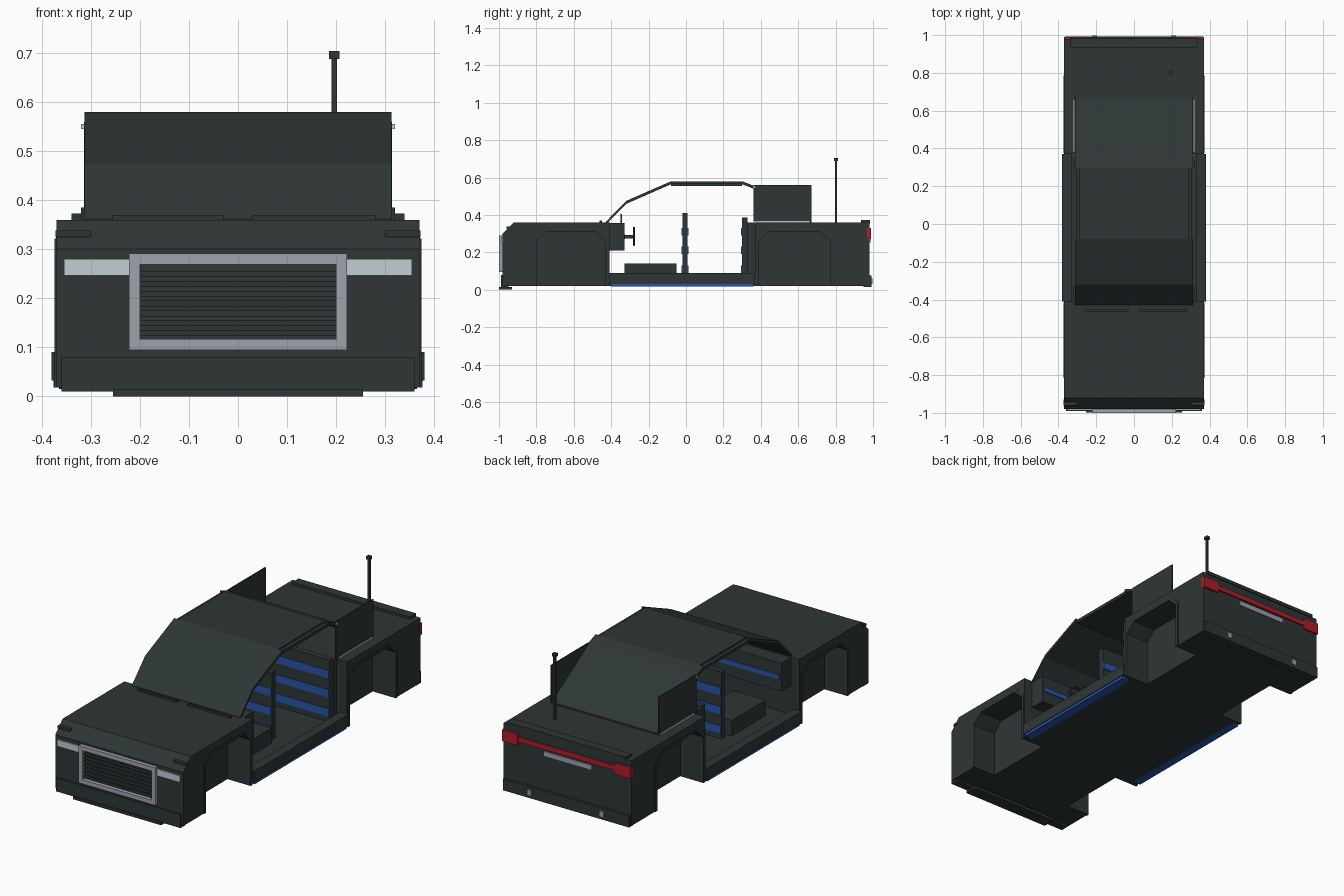
import bpy, bmesh, math

old = bpy.data.objects.get("Cube")
if old:
    bpy.data.objects.remove(old, do_unlink=True)


def material(name, r, g, b):
    m = bpy.data.materials.new(name)
    m.use_nodes = True
    m.diffuse_color = (r, g, b, 1)
    m.node_tree.nodes["Principled BSDF"].inputs["Base Color"].default_value = (r, g, b, 1)
    return m


DARK = material("dark slate paint", 0.027, 0.037, 0.036)
BLUE = material("blue trim", 0.022, 0.09, 0.38)
RED = material("red lamp", 0.4, 0.014, 0.02)
GREY = material("grey metal", 0.34, 0.36, 0.41)
LIGHT = material("pale lamp", 0.54, 0.61, 0.65)


def finish(bm, name, mat):
    bmesh.ops.recalc_face_normals(bm, faces=bm.faces)
    me = bpy.data.meshes.new(name)
    bm.to_mesh(me)
    bm.free()
    me.materials.append(mat)
    ob = bpy.data.objects.new(name, me)
    bpy.context.collection.objects.link(ob)
    return ob


def prism(name, profile, x0, x1, mat=DARK):
    """Side profile of (y, z) points extruded along x."""
    bm = bmesh.new()
    face = bm.faces.new([bm.verts.new((x0, y, z)) for y, z in profile])
    ext = bmesh.ops.extrude_face_region(bm, geom=[face])
    for v in ext["geom"]:
        if isinstance(v, bmesh.types.BMVert):
            v.co.x = x1
    return finish(bm, name, mat)


def box(name, x, y, z, mat=DARK):
    return prism(name, [(y[0], z[0]), (y[1], z[0]), (y[1], z[1]), (y[0], z[1])], x[0], x[1], mat)


def pair(name, x, y, z, mat=DARK):
    box("left_" + name, x, y, z, mat)
    box("right_" + name, (-x[1], -x[0]), y, z, mat)


def pair_prism(name, profile, x0, x1, mat=DARK):
    prism("left_" + name, profile, x0, x1, mat)
    prism("right_" + name, profile, -x1, -x0, mat)


def shell(path, t):
    """Thin sheet profile that follows a path, thickened downwards."""
    return path + [(y, z - t) for y, z in reversed(path)]


def arch(y0, y1):
    c = 0.055
    return [(y0, 0.02), (y0, 0.26), (y0 + c, 0.31), (y1 - c, 0.31), (y1, 0.26), (y1, 0.02)]


# Lower body: central blocks between the wheel wells, outer fenders with arches
nose = [(-0.98, 0.02), (-0.98, 0.3), (-0.92, 0.36), (-0.41, 0.36), (-0.41, 0.02)]
tail = [(0.98, 0.02), (0.98, 0.36), (0.37, 0.36), (0.37, 0.02)]
prism("front_body", nose, -0.24, 0.24)
prism("rear_body", tail, -0.24, 0.24)
pair_prism("front_fender", nose + arch(-0.80, -0.43)[::-1], 0.24, 0.37)
pair_prism("rear_fender", tail + arch(0.39, 0.77), 0.24, 0.37)
box("floor", (-0.34, 0.34), (-0.41, 0.37), (0.02, 0.06))
pair("sill", (0.33, 0.38), (-0.41, 0.37), (0.032, 0.09))
pair("sill_glow_strip", (0.33, 0.376), (-0.4, 0.36), (0.018, 0.032), BLUE)

# Arch flares, a slim raised border around each well
for label, y0, y1 in (("front", -0.80, -0.43), ("rear", 0.39, 0.77)):
    inner = arch(y0, y1)
    mid = (y0 + y1) / 2
    outer = [(mid + (y - mid) * 1.08, z + (0.012 if z > 0.1 else 0)) for y, z in inner]
    pair_prism(label + "_arch_flare", outer + inner[::-1], 0.366, 0.374)

# Cabin skin: windscreen, roof and rear window as one bent sheet
screen = [(-0.43, 0.362), (-0.32, 0.475), (-0.08, 0.58)]
roof = [(-0.08, 0.58), (0.30, 0.58)]
rear = [(0.30, 0.58), (0.36, 0.557), (0.67, 0.368)]
prism("windscreen", shell(screen, 0.016), -0.313, 0.313)
prism("roof", shell(roof, 0.025), -0.29, 0.29)
prism("rear_window", shell(rear, 0.016), -0.313, 0.313)
pair("roof_rail", (0.28, 0.308), (-0.08, 0.30), (0.555, 0.572))
pair("quarter_panel", (0.308, 0.314), (0.36, 0.67), (0.365, 0.56))
pair("quarter_trim", (0.314, 0.319), (0.38, 0.66), (0.36, 0.367), LIGHT)
pair("roof_clip", (0.313, 0.32), (0.36, 0.37), (0.545, 0.555), LIGHT)

# Wipers, hood markers and boot lip
box("left_wiper", (0.03, 0.28), (-0.462, -0.45), (0.358, 0.37))
box("right_wiper", (-0.257, -0.03), (-0.462, -0.45), (0.358, 0.37))
pair("hood_marker", (0.30, 0.372), (-0.96, -0.93), (0.325, 0.338))
box("boot_lip", (-0.34, 0.34), (0.935, 0.985), (0.355, 0.373))

# Nose: bumper, lip, grille and headlamps
box("front_bumper", (-0.36, 0.36), (-0.99, -0.95), (0.01, 0.08))
box("front_lip", (-0.255, 0.255), (-0.999, -0.93), (0, 0.014))
for z in (0.095, 0.269):
    box("grille_bar", (-0.222, 0.222), (-1.0, -0.978), (z, z + 0.022), GREY)
pair("grille_post", (0.2, 0.222), (-1.0, -0.978), (0.117, 0.269), GREY)
for i in range(7):
    z = 0.123 + i * 0.02
    box("grille_slat", (-0.2, 0.2), (-0.99, -0.978), (z, z + 0.012))
pair("headlamp", (0.222, 0.355), (-0.988, -0.978), (0.246, 0.28), LIGHT)

# Tail: bumper, lamps, plate strip and exhausts
box("rear_bumper", (-0.365, 0.365), (0.95, 0.992), (0.015, 0.075))
box("tail_lamp_bar", (-0.28, 0.28), (0.978, 0.987), (0.288, 0.314), RED)
pair("tail_lamp", (0.28, 0.371), (0.968, 0.99), (0.27, 0.33), RED)
box("plate_strip", (-0.145, 0.135), (0.978, 0.986), (0.252, 0.278), GREY)
pair("exhaust", (0.197, 0.222), (0.985, 0.998), (0.03, 0.06), GREY)

# Interior: dashboard, seats and striped upholstery
box("dashboard", (-0.32, 0.32), (-0.41, -0.33), (0.21, 0.357))
box("dashboard_stripe", (-0.31, 0.31), (-0.33, -0.325), (0.27, 0.295), BLUE)
box("dash_screen", (-0.04, 0.04), (-0.35, -0.342), (0.355, 0.405))
pair("seat_cushion", (0.04, 0.23), (-0.33, -0.05), (0.06, 0.14))
pair("seat_back", (0.04, 0.21), (-0.02, 0.008), (0.06, 0.41))
box("rear_seat_back", (-0.32, 0.32), (0.30, 0.33), (0.06, 0.385))
box("rear_shelf", (-0.31, 0.31), (0.33, 0.37), (0.06, 0.36))
for z in (0.09, 0.19, 0.29):
    h = (z, z + 0.04)
    box("rear_seat_stripe", (-0.318, 0.318), (0.295, 0.30), h, BLUE)
    pair("seat_front_stripe", (0.042, 0.208), (-0.025, -0.02), h, BLUE)
    pair("seat_rear_stripe", (0.042, 0.208), (0.008, 0.013), h, BLUE)

# Steering wheel on its column
box("steering_column", (0.13, 0.15), (-0.34, -0.275), (0.275, 0.292))
bpy.ops.mesh.primitive_torus_add(location=(0.14, -0.278, 0.285), rotation=(math.pi / 2, 0, 0),
                                 major_radius=0.046, minor_radius=0.006,
                                 major_segments=16, minor_segments=6)
wheel = bpy.context.object
wheel.name = "steering_wheel"
wheel.data.materials.append(DARK)
box("wheel_spoke", (0.096, 0.184), (-0.282, -0.275), (0.279, 0.291))

# Aerial
box("aerial", (0.191, 0.202), (0.797, 0.808), (0.355, 0.69))
box("aerial_cap", (0.186, 0.207), (0.792, 0.813), (0.688, 0.704))
